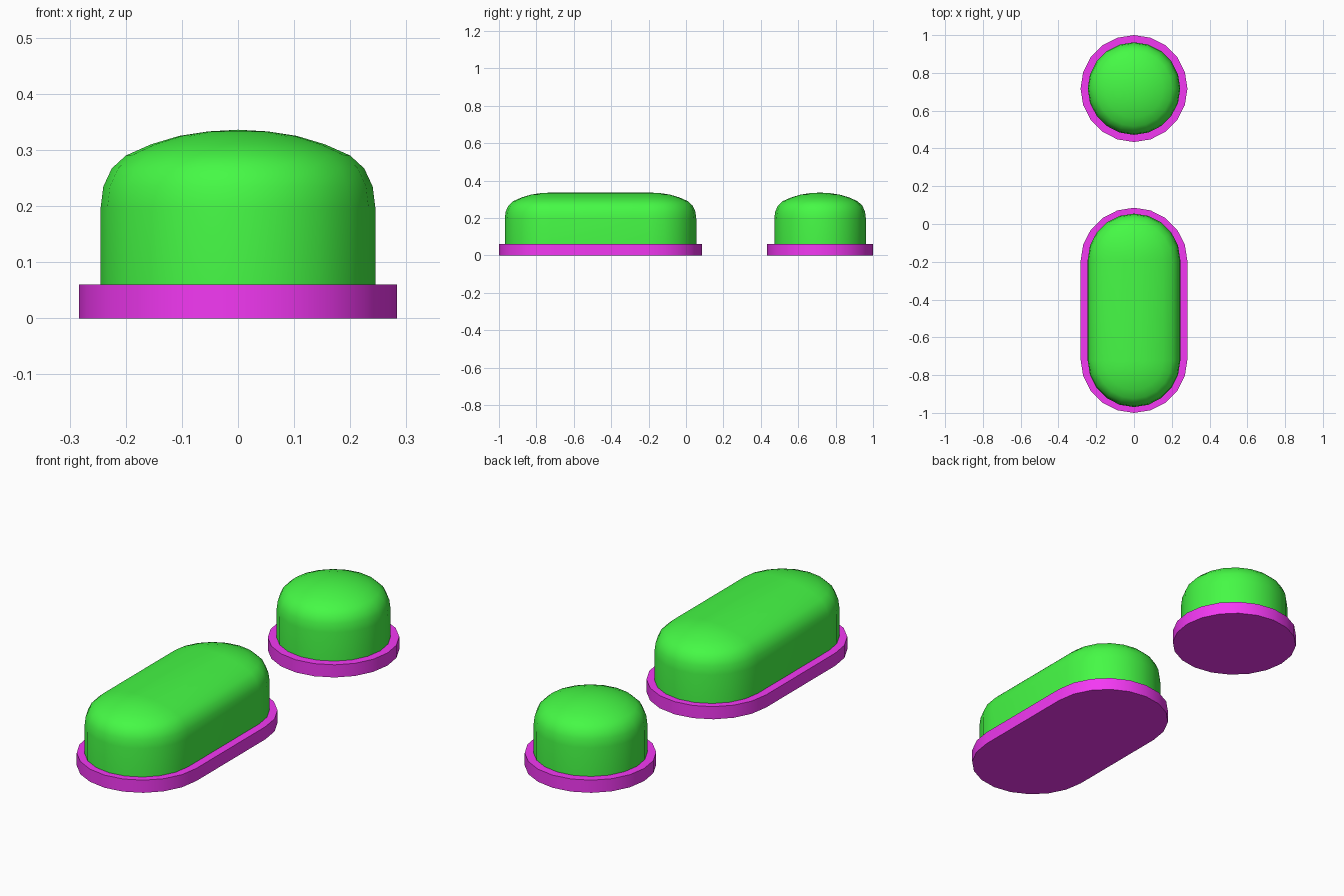
import bpy, bmesh
from math import pi, sin, cos, radians

if "Cube" in bpy.data.objects:
    bpy.data.objects.remove(bpy.data.objects["Cube"])


def material(name, color):
    m = bpy.data.materials.new(name)
    m.diffuse_color = color
    m.use_nodes = True
    m.node_tree.nodes["Principled BSDF"].inputs["Base Color"].default_value = m.diffuse_color
    return m


green = material("green", (0.06, 0.95, 0.06, 1))
magenta = material("magenta", (0.9, 0.04, 0.9, 1))


def capsule_loop(r, half, n=10):
    """Plan outline: two half circles joined by straight sides along y."""
    pts = []
    for start, cy in ((0, half), (pi, -half)):
        for i in range(n + 1):
            a = start + pi * i / n
            pts.append((r * cos(a), cy + r * sin(a)))
    return pts


def loft(name, profile, half, cy, mat):
    """Stack capsule outlines following a (radius, height) profile."""
    bm = bmesh.new()
    rings = [[bm.verts.new((x, y, z)) for x, y in capsule_loop(r, half)]
             for r, z in profile]
    for a, b in zip(rings, rings[1:]):
        for i in range(len(a)):
            j = (i + 1) % len(a)
            bm.faces.new((a[i], a[j], b[j], b[i]))
    bm.faces.new(rings[0][::-1])
    if profile[-1][0] > 0:
        bm.faces.new(rings[-1])
    bmesh.ops.remove_doubles(bm, verts=bm.verts[:], dist=1e-5)
    bmesh.ops.recalc_face_normals(bm, faces=bm.faces[:])
    me = bpy.data.meshes.new(name)
    bm.to_mesh(me)
    bm.free()
    me.materials.append(mat)
    ob = bpy.data.objects.new(name, me)
    ob.location.y = cy
    bpy.context.collection.objects.link(ob)
    bpy.ops.object.select_all(action='DESELECT')
    ob.select_set(True)
    bpy.context.view_layer.objects.active = ob
    bpy.ops.object.shade_smooth_by_angle(angle=radians(35))


flange = [(0.283, 0), (0.283, 0.06)]
dome = [(0.245, 0.05), (0.245, 0.195), (0.24, 0.235), (0.225, 0.267),
        (0.2, 0.29), (0.155, 0.31), (0.105, 0.325), (0.053, 0.333), (0, 0.336)]

# Round button at the back
loft("round_base", flange, 0, 0.717, magenta)
loft("round_dome", dome, 0, 0.717, green)

# Long button at the front
loft("long_base", flange, 0.26, -0.457, magenta)
loft("long_dome", dome, 0.267, -0.457, green)
